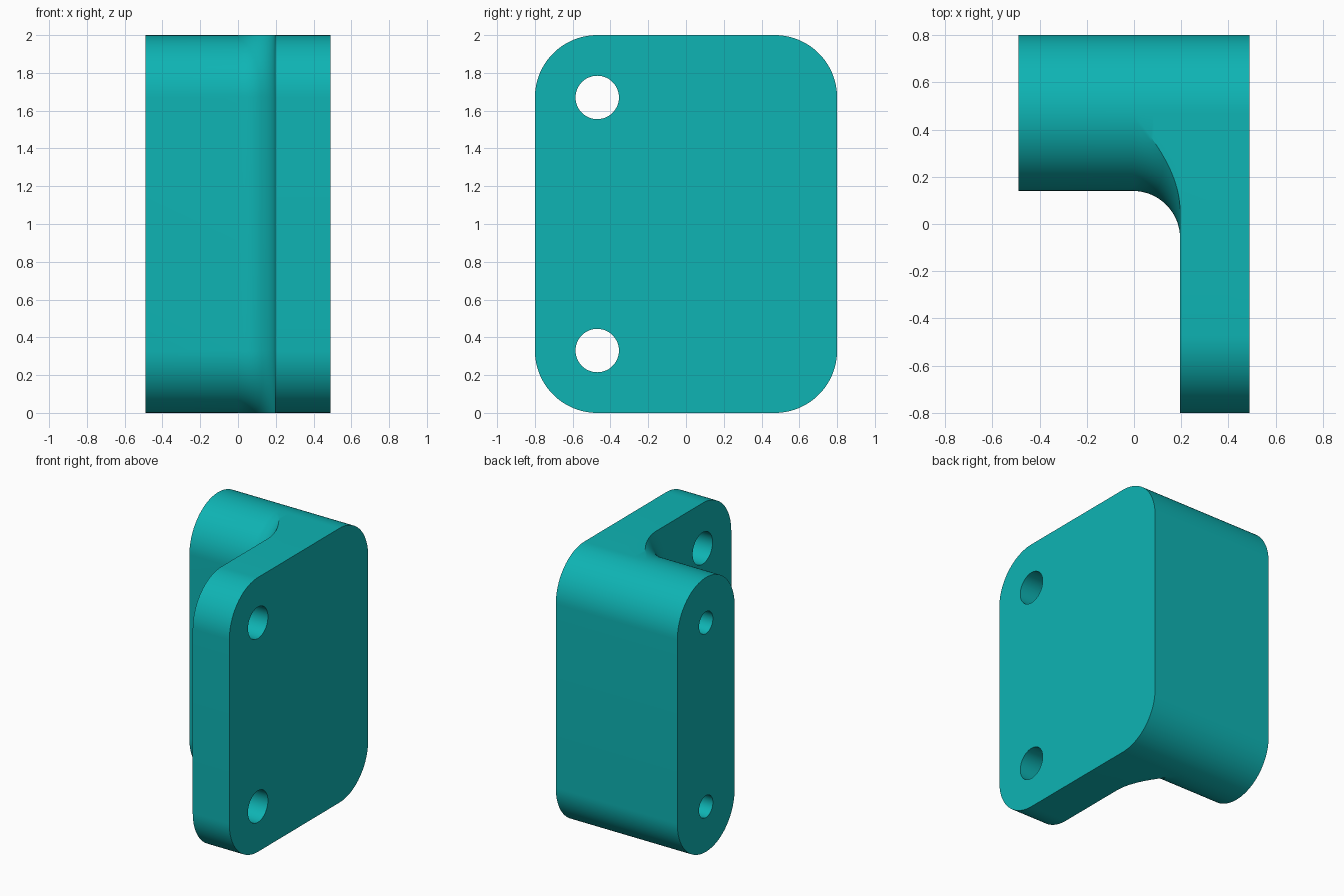
import bpy, bmesh, math

if "Cube" in bpy.data.objects:
    bpy.data.objects.remove(bpy.data.objects["Cube"])

R = 0.33            # outer corner radius
ZT, ZB = 1.67, 0.33  # corner centre heights
YB = 0.47           # back corner centre
X0, XP, X1 = -0.49, 0.195, 0.49   # block end, plate inner face, plate outer face
F = 0.2             # inner fillet radius
N = 24              # segments per corner

teal = bpy.data.materials.new("teal")
teal.diffuse_color = (0.0044, 0.456, 0.456, 1)
teal.use_nodes = True
teal.node_tree.nodes["Principled BSDF"].inputs["Base Color"].default_value = teal.diffuse_color


def section(cy, r):
    """Closed y-z outline: fixed rounded back, front arcs of radius r cut off at top and bottom."""
    a0 = math.asin(min(1, R / r))
    front = [(cy - r * math.cos(a0 * (1 - i / N)), r * math.sin(a0 * (1 - i / N))) for i in range(N + 1)]
    back = [(YB + R * math.sin(math.pi / 2 * i / N), R * math.cos(math.pi / 2 * i / N)) for i in range(N + 1)]
    top = front[::-1] + back
    return [(y, ZT + h) for y, h in top] + [(y, ZB - h) for y, h in reversed(top)]


# Stations along x: block, flared fillet, then the wide plate
stations = [(X0, YB, R)]
for i in range(N + 1):
    a = math.pi / 2 * i / N
    stations.append((XP - F + F * math.sin(a), YB, R + F * (1 - math.cos(a))))
stations += [(XP, -YB, R), (X1, -YB, R)]

bm = bmesh.new()
rings = [[bm.verts.new((x, y, z)) for y, z in section(cy, r)] for x, cy, r in stations]
for a, b in zip(rings, rings[1:]):
    for i in range(len(a)):
        j = (i + 1) % len(a)
        bm.faces.new((a[i], a[j], b[j], b[i]))
bm.faces.new(rings[0])
bm.faces.new(rings[-1][::-1])
bmesh.ops.remove_doubles(bm, verts=bm.verts, dist=0.00005)
bmesh.ops.dissolve_degenerate(bm, dist=0.00005, edges=bm.edges)
# Merge the flat inner face of the plate into one face
flat = [f for f in bm.faces if all(abs(v.co.x - XP) < 1e-5 for v in f.verts)]
bmesh.ops.dissolve_faces(bm, faces=flat)
bmesh.ops.recalc_face_normals(bm, faces=bm.faces)
mesh = bpy.data.meshes.new("corner_bracket")
bm.to_mesh(mesh)
bm.free()
mesh.materials.append(teal)
bracket = bpy.data.objects.new("corner_bracket", mesh)
bpy.context.collection.objects.link(bracket)


def drill(y, z, xa, xb, r):
    """Cut a round hole along x from xa to xb."""
    bpy.ops.mesh.primitive_cylinder_add(vertices=48, radius=r, depth=xb - xa,
                                        location=((xa + xb) / 2, y, z), rotation=(0, math.pi / 2, 0))
    cutter = bpy.context.object
    cutter.name = "hole_cutter"
    cutter.hide_render = True
    cutter.data.materials.append(teal)
    mod = bracket.modifiers.new("hole", "BOOLEAN")
    mod.operation, mod.solver, mod.object = "DIFFERENCE", "EXACT", cutter
    bpy.ops.object.select_all(action="DESELECT")
    bracket.select_set(True)
    bpy.context.view_layer.objects.active = bracket
    bpy.ops.object.modifier_apply(modifier=mod.name)
    bpy.data.objects.remove(cutter)


for z in (ZB, ZT):
    drill(-YB, z, XP - 0.1, X1 + 0.1, 0.115)   # through holes in the plate
    drill(YB, z, X0 - 0.1, X0 + 0.6, 0.08)     # blind holes in the block end

bpy.ops.object.shade_smooth_by_angle(angle=math.radians(30))
